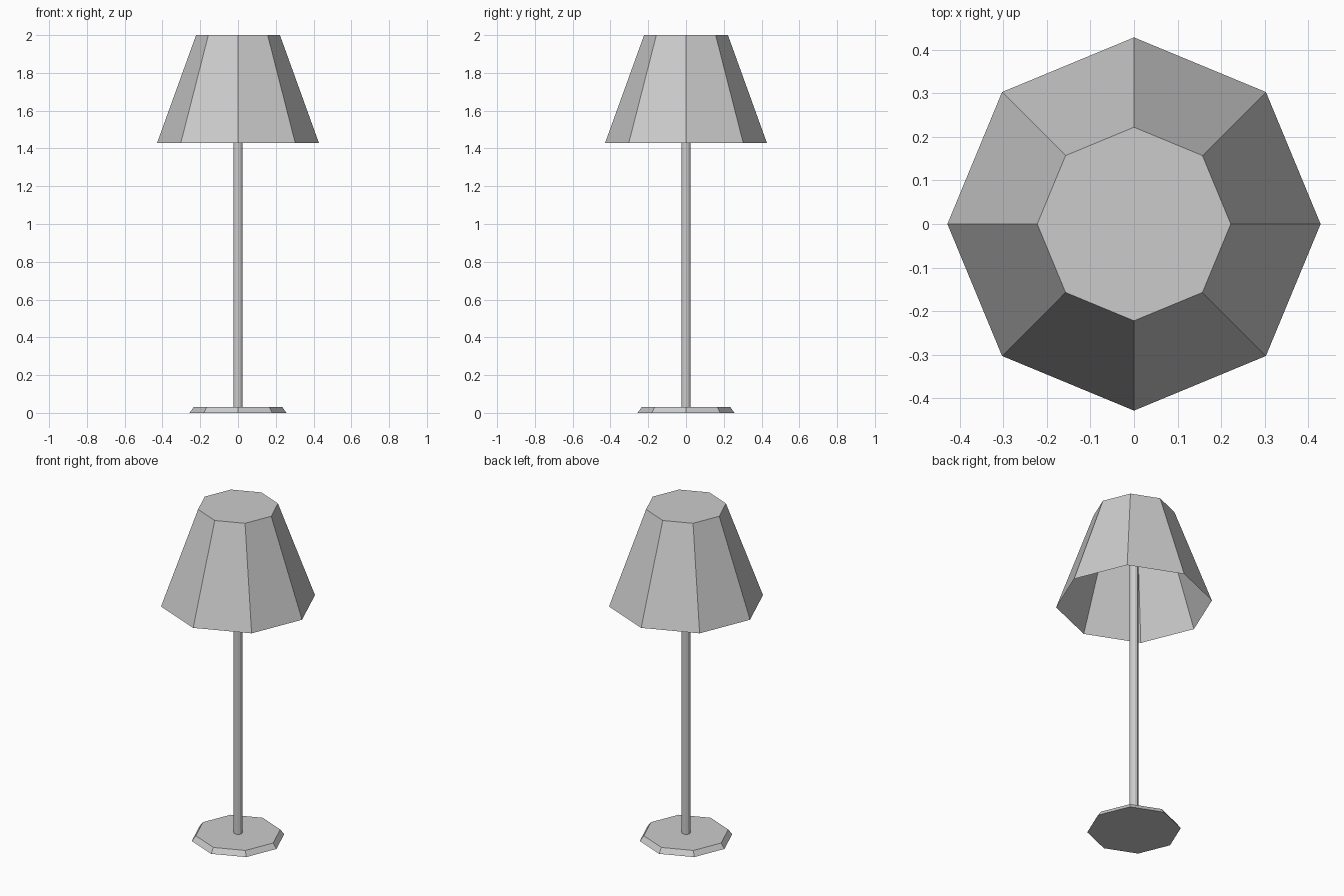
import bpy, bmesh

if "Cube" in bpy.data.objects:
    bpy.data.objects.remove(bpy.data.objects["Cube"])


def frustum(name, sides, r_bottom, r_top, z0, z1, open_bottom=False):
    """Flat-sided tapered prism with corners on the x and y axes."""
    bpy.ops.mesh.primitive_cone_add(vertices=sides, radius1=r_bottom, radius2=r_top,
                                    depth=z1 - z0, location=(0, 0, (z0 + z1) / 2))
    obj = bpy.context.object
    obj.name = name
    if open_bottom:
        bm = bmesh.new()
        bm.from_mesh(obj.data)
        bm.normal_update()
        bottom = [f for f in bm.faces if f.normal.z < -0.9]
        bmesh.ops.delete(bm, geom=bottom, context='FACES_ONLY')
        bm.to_mesh(obj.data)
        bm.free()
    return obj


# Bevelled octagonal foot
frustum("base", 8, 0.257, 0.235, 0.0, 0.03)

# Slim pole running up inside the shade
frustum("pole", 12, 0.024, 0.024, 0.03, 1.99)

# Octagonal shade, closed on top and open below
frustum("shade", 8, 0.428, 0.222, 1.43, 2.0, open_bottom=True)
